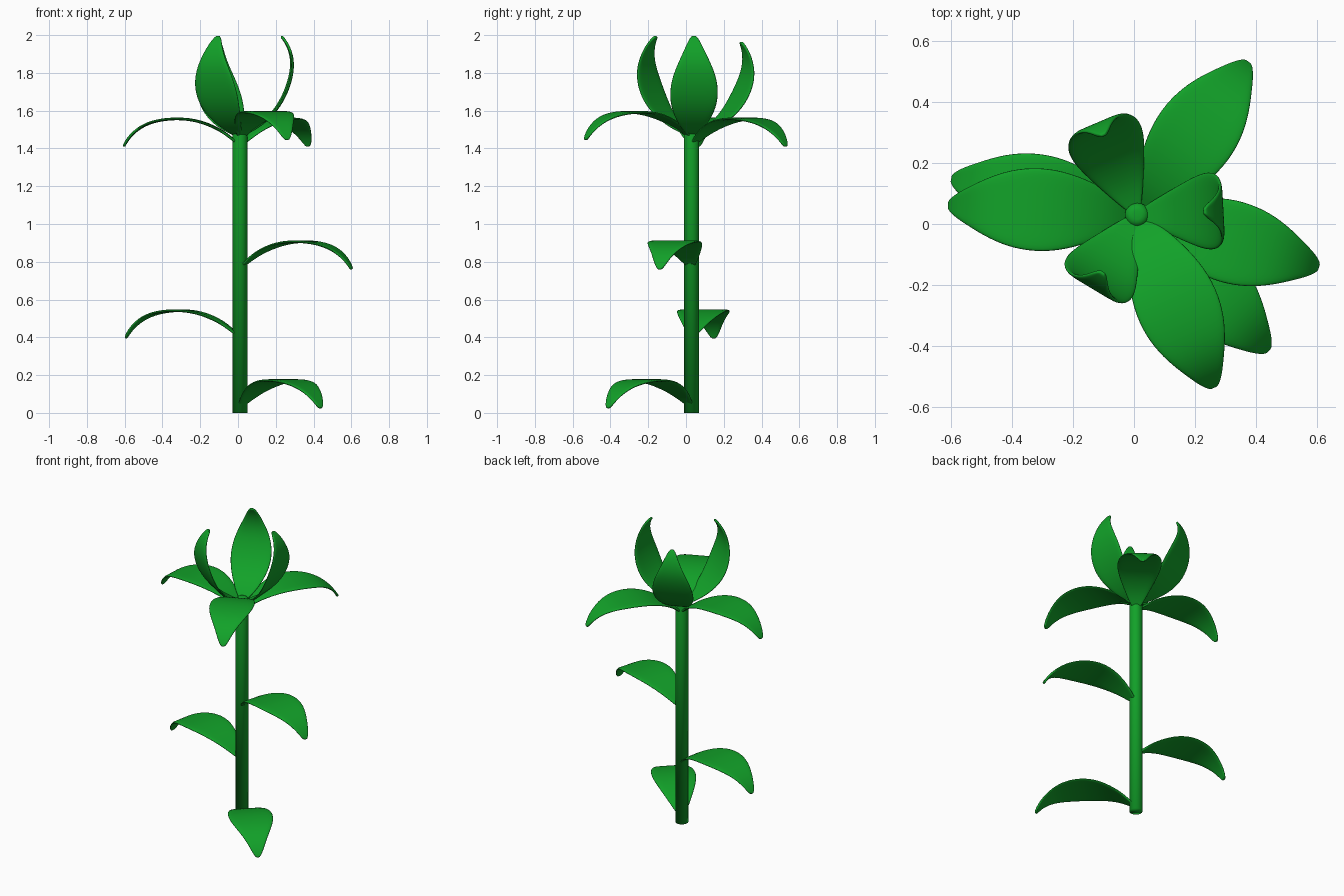
import bpy, bmesh, math
from mathutils import Matrix, Vector

cube = bpy.data.objects.get("Cube")
if cube:
    bpy.data.objects.remove(cube, do_unlink=True)

AXIS = Vector((0.01, 0.03, 0))

green = bpy.data.materials.new("leaf_green")
green.use_nodes = True
COLOUR = (0.006, 0.36, 0.022, 1)
green.diffuse_color = COLOUR
green.node_tree.nodes["Principled BSDF"].inputs["Base Color"].default_value = COLOUR

# Leaf stations: distance out, height of the arch, half width
LEAF = [(0, 0, .012), (.04, .035, .042), (.1, .082, .078), (.2, .127, .121),
        (.3, .144, .142), (.4, .14, .134), (.48, .122, .105), (.54, .09, .072),
        (.585, .048, .045), (.61, .008, .024), (.616, -.006, .008)]
COLUMNS = 4


def make_object(name, bm):
    mesh = bpy.data.meshes.new(name)
    bm.to_mesh(mesh)
    bm.free()
    obj = bpy.data.objects.new(name, mesh)
    bpy.context.collection.objects.link(obj)
    mesh.materials.append(green)
    for p in mesh.polygons:
        p.use_smooth = True
    return obj


def add_leaf(name, z, heading, tilt=0, scale=1):
    """Arched blade growing from the stem axis, flat across its width."""
    bm = bmesh.new()
    rows = []
    for out, up, half in LEAF:
        rows.append([bm.verts.new((out, half * (2 * i / COLUMNS - 1), up))
                     for i in range(COLUMNS + 1)])
    for a, b in zip(rows, rows[1:]):
        for i in range(COLUMNS):
            bm.faces.new((a[i], b[i], b[i + 1], a[i + 1]))
    turn = Matrix.Rotation(math.radians(heading), 4, 'Z')
    # A raised blade turns its arch outwards, so it cups the flower
    lift = Matrix.Rotation(math.radians(-tilt), 4, 'Y')
    flip = Matrix.Scale(-1 if tilt else 1, 4, (0, 0, 1))
    place = Matrix.Translation(AXIS + Vector((0, 0, z)))
    bm.transform(place @ turn @ lift @ flip @ Matrix.Scale(scale, 4))
    bmesh.ops.recalc_face_normals(bm, faces=bm.faces)
    obj = make_object(name, bm)
    solid = obj.modifiers.new("thickness", 'SOLIDIFY')
    solid.thickness = 0.014
    solid.offset = 0
    smooth = obj.modifiers.new("smooth", 'SUBSURF')
    smooth.levels = smooth.render_levels = 2
    return obj


# Stem with softened ends
bm = bmesh.new()
bmesh.ops.create_cone(bm, cap_ends=True, segments=32, radius1=.04, radius2=.04,
                      depth=1.5, matrix=Matrix.Translation(AXIS + Vector((0, 0, .75))))
rims = [e for e in bm.edges if abs(e.verts[0].co.z - e.verts[1].co.z) < .01]
top = [e for e in rims if e.verts[0].co.z > 1]
bmesh.ops.bevel(bm, geom=top, offset=.025, segments=4, profile=.5, affect='EDGES')
make_object("stem", bm)

# Stem leaves
for name, z, heading in (("lower_leaf", .03, -46), ("middle_leaf", .4, 169),
                         ("upper_leaf", .765, -16)):
    add_leaf(name, z, heading)

# Spreading outer petals
for name, z, heading in (("left_outer_petal", 1.415, 177), ("back_outer_petal", 1.415, 54),
                         ("front_outer_petal", 1.45, -66)):
    add_leaf(name, z, heading)

# Upright inner petals
for name, z, heading, tilt in (("side_inner_petal", 1.465, 3, 67),
                               ("back_inner_petal", 1.465, 113, 60),
                               ("front_inner_petal", 1.465, 239, 67)):
    add_leaf(name, z, heading, tilt, .93)
